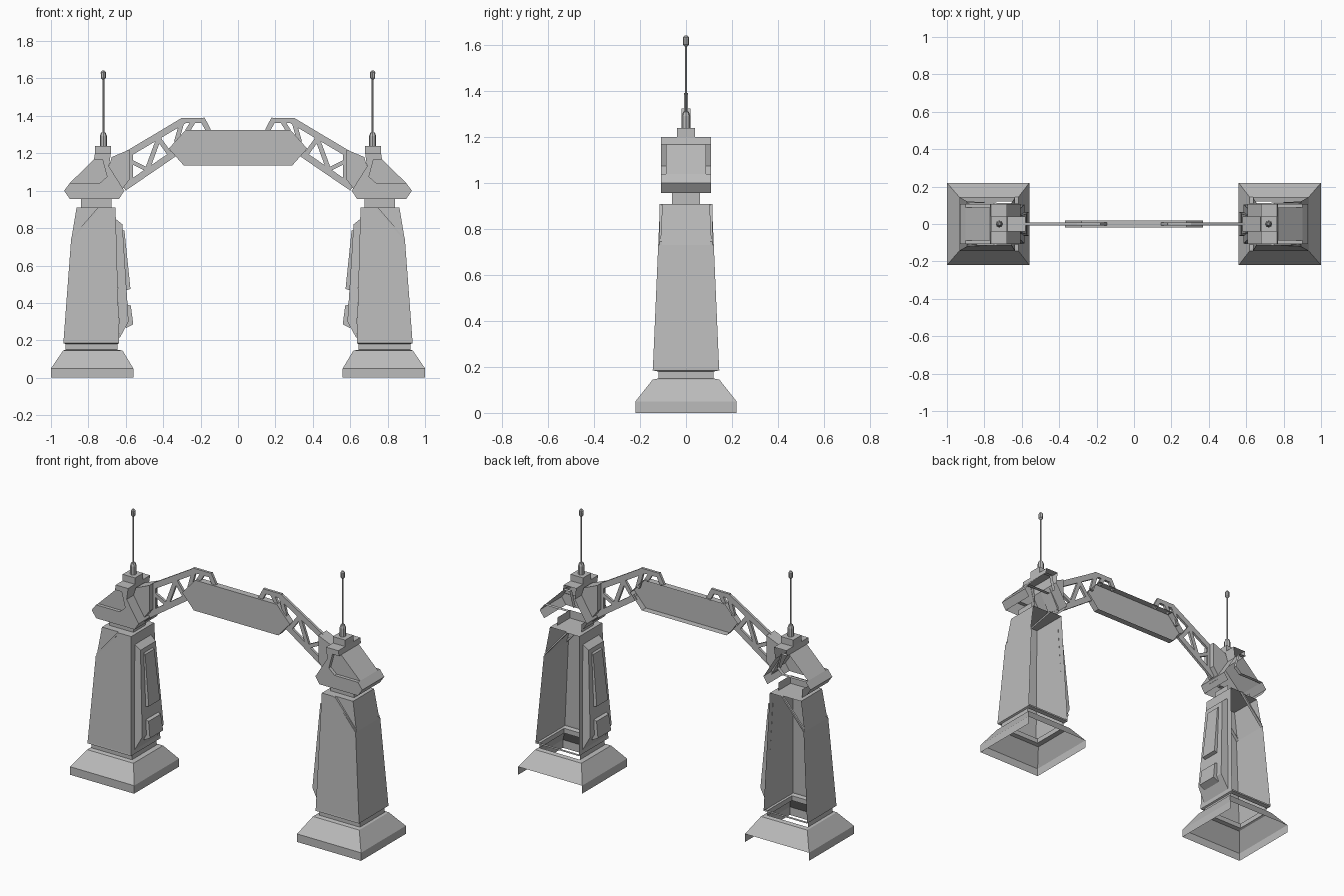
import bpy, bmesh
from mathutils import Vector

if "Cube" in bpy.data.objects:
    bpy.data.objects.remove(bpy.data.objects["Cube"], do_unlink=True)

GREY = (0.5, 0.5, 0.5, 1)
mat = bpy.data.materials.new("plain grey")
mat.use_nodes = True
mat.diffuse_color = GREY
mat.node_tree.nodes["Principled BSDF"].inputs["Base Color"].default_value = GREY


def finish(name, bm):
    bmesh.ops.recalc_face_normals(bm, faces=bm.faces)
    mesh = bpy.data.meshes.new(name)
    bm.to_mesh(mesh)
    bm.free()
    mesh.materials.append(mat)
    ob = bpy.data.objects.new(name, mesh)
    bpy.context.collection.objects.link(ob)
    return ob


def prism(name, pts, s=1, hw=0.1, back=True, skip=(), bands=None, y=0):
    """Extrude an (x, z[, half width]) outline along y. Edges in skip stay open,
    edges in bands become shallow rims of the given half width."""
    bm = bmesh.new()
    bands = bands or {}
    wide = [p[2] if len(p) > 2 else hw for p in pts]
    front = [bm.verts.new((s * p[0], y - w, p[1])) for p, w in zip(pts, wide)]
    rear = [bm.verts.new((s * p[0], y + w, p[1])) for p, w in zip(pts, wide)]
    bm.faces.new(front)
    if back:
        bm.faces.new(rear)
    for i in range(len(pts)):
        j = (i + 1) % len(pts)
        if i in bands:
            for row, side in ((front, -1), (rear, 1)):
                inner = [bm.verts.new((v.co.x, y + side * bands[i], v.co.z))
                         for v in (row[j], row[i])]
                bm.faces.new([row[i], row[j]] + inner)
        elif i not in skip:
            bm.faces.new((front[i], front[j], rear[j], rear[i]))
    return finish(name, bm)


def bar(name, a, b, width, s, hw):
    """Straight flat strut between two (x, z) points."""
    a, b = Vector(a), Vector(b)
    n = (b - a).orthogonal().normalized() * width / 2
    return prism(name, [a + n, b + n, b - n, a - n], s, hw)


def rings(name, levels, s):
    """Stack rectangles (x0, x1, half depth, z); upright rear faces stay open."""
    bm = bmesh.new()
    loops = [[bm.verts.new((s * x, y, z)) for x, y in
              ((x0, -h), (x1, -h), (x1, h), (x0, h))] for x0, x1, h, z in levels]
    for k in range(len(loops) - 1):
        low, high = loops[k], loops[k + 1]
        for i in range(4):
            if i == 2 and levels[k][2] == levels[k + 1][2]:
                continue
            j = (i + 1) % 4
            bm.faces.new((low[i], low[j], high[j], high[i]))
    return finish(name, bm)


def lathe(name, profile, x, sides=8):
    """Turn an (radius, z) profile around an upright axis."""
    bm = bmesh.new()
    vs = [bm.verts.new((r, 0, z)) for r, z in profile]
    edges = [bm.edges.new(e) for e in zip(vs, vs[1:])]
    bmesh.ops.spin(bm, geom=vs + edges, cent=(0, 0, 0), axis=(0, 0, 1),
                   angle=6.283185, steps=sides)
    bmesh.ops.remove_doubles(bm, verts=bm.verts, dist=0.0005)
    ob = finish(name, bm)
    ob.location.x = x


for s, side in ((1, "left"), (-1, "right")):
    # Foot skirt and collar
    rings(side + "_foot", [(.56, 1, .22, 0), (.56, 1, .22, .05), (.617, .935, .145, .145),
                           (.645, .922, .12, .15), (.645, .922, .12, .18),
                           (.635, .933, .145, .185), (.635, .933, .144, .195)], s)
    # Tapered tower shell, open at the rear, with a set back upper corner
    prism(side + "_tower", [(.635, .195, .144), (.933, .195, .144), (.893, .73, .121),
                            (.735, .91, .113), (.655, .91, .113)], s,
          back=False, skip=(0,), bands={2: .1})
    prism(side + "_tower_corner", [(.893, .73, .112), (.863, .91, .103), (.735, .91, .103)], s,
          back=False, skip=(2,))
    for y in (-.11, .11):
        prism(side + "_corner_trim", [(.735, .91), (.893, .73), (.892, .745), (.749, .91)],
              s, .006, y=y)
    # Layered panel on the inner side
    prism(side + "_inner_panel", [(.655, .85, .08), (.618, .82, .075), (.585, .30, .105),
                                  (.634, .21, .11)], s)
    prism(side + "_upper_plate", [(.625, .80, .045), (.607, .785, .045), (.575, .475, .055),
                                  (.605, .465, .055)], s)
    prism(side + "_lower_plate", [(.60, .395, .06), (.573, .385, .06), (.56, .285, .065),
                                  (.60, .265, .065)], s)
    # Neck and head shell
    rings(side + "_neck", [(.677, .84, .06, .91), (.677, .84, .06, .96)], s)
    prism(side + "_head", [(.90, .957), (.93, 1.0), (.90, 1.04), (.74, 1.04), (.70, 1.075),
                           (.725, 1.168), (.77, 1.168), (.765, 1.2), (.68, 1.2),
                           (.69, 1.13), (.608, 1.0), (.635, .957)], s, .108,
          back=False, skip=(11,), bands={2: .085, 3: .085, 4: .085, 5: .085})
    prism(side + "_head_ramp", [(.90, 1.04), (.77, 1.168), (.70, 1.168), (.69, 1.04)],
          s, .087, back=False, skip=(1, 2, 3))
    prism(side + "_head_cap", [(.68, 1.2), (.765, 1.2), (.765, 1.24), (.68, 1.24)], s, .04)
    prism(side + "_bridge_bracket", [(.58, 1.22), (.675, 1.18), (.69, 1.13), (.615, .985),
                                     (.625, 1.0), (.58, 1.06)], s, .04)
    # Antenna
    lathe(side + "_antenna", [(.019, 1.24), (.019, 1.292), (.012, 1.31), (.005, 1.312),
                              (.005, 1.595), (.013, 1.603), (.014, 1.633), (.006, 1.643),
                              (0, 1.643)], s * .72)
    # Lattice arm
    for a, b, w in (((.60, 1.19), (.29, 1.375), .035), ((.61, 1.015), (.34, 1.2), .035),
                    ((.575, 1.04), (.575, 1.2), .025), ((.58, 1.16), (.48, 1.11), .022),
                    ((.49, 1.10), (.42, 1.29), .025), ((.43, 1.285), (.36, 1.19), .025),
                    ((.305, 1.376), (.185, 1.376), .028), ((.192, 1.386), (.157, 1.32), .028),
                    ((.235, 1.376), (.27, 1.32), .025), ((.30, 1.365), (.33, 1.26), .025)):
        bar(side + "_arm_strut", a, b, w, s, .008)

# Centre sign board, hollow from behind
prism("sign_board", [(-.28, 1.325), (.28, 1.325), (.37, 1.225), (.29, 1.135),
                     (-.29, 1.135), (-.37, 1.225)], hw=.02, back=False)
